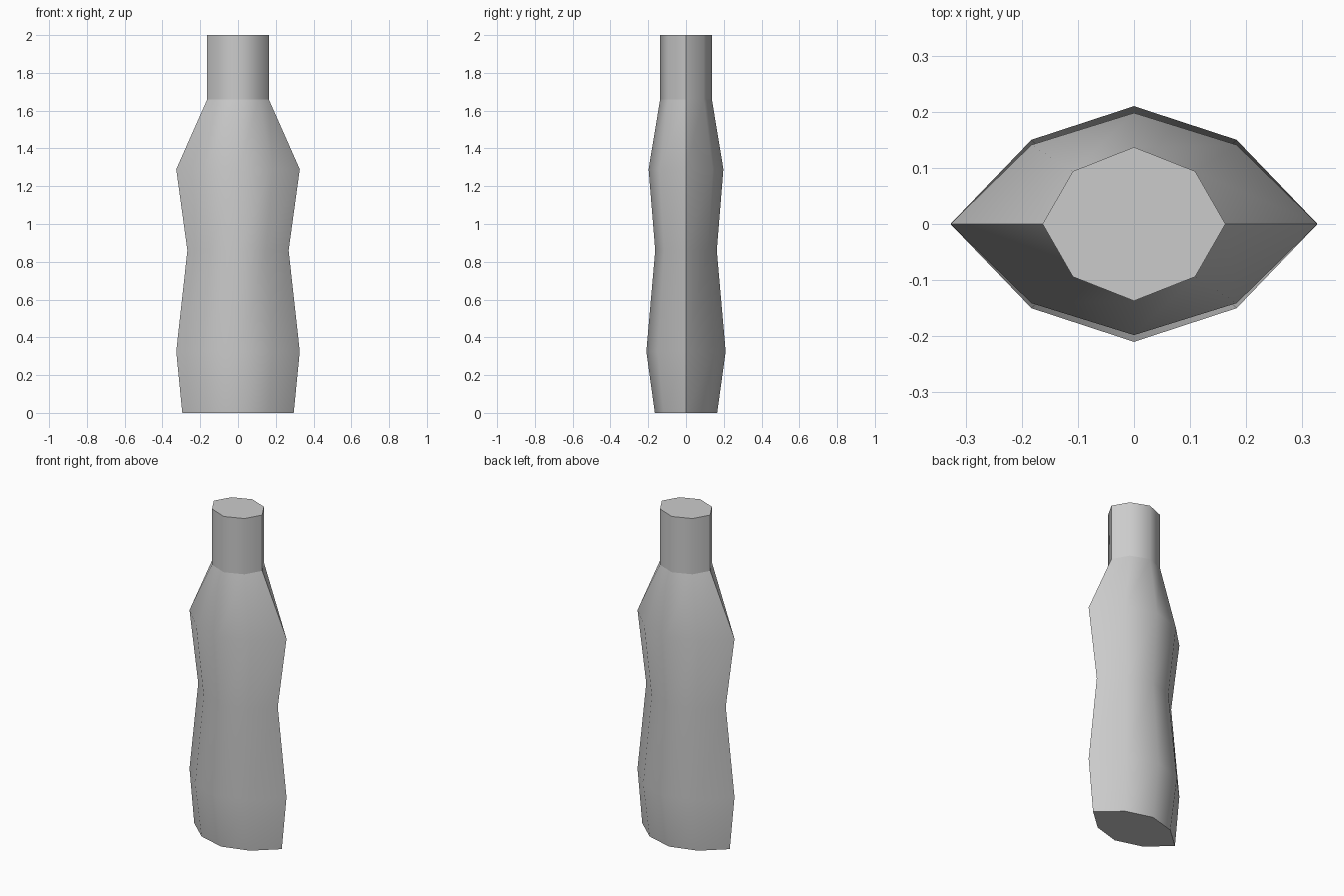
import bpy, bmesh, math

if "Cube" in bpy.data.objects:
    bpy.data.objects.remove(bpy.data.objects["Cube"])


def loft(name, rings, cap_bottom=False, cap_top=False):
    """Skin eight-sided rings given as (z, half width, half depth, corner x, corner y)."""
    bm = bmesh.new()
    loops = []
    for z, a, b, c, d in rings:
        outline = [(a, 0), (c, d), (0, b), (-c, d), (-a, 0), (-c, -d), (0, -b), (c, -d)]
        loops.append([bm.verts.new((x, y, z)) for x, y in outline])
    for low, high in zip(loops, loops[1:]):
        for i in range(8):
            j = (i + 1) % 8
            bm.faces.new((low[i], low[j], high[j], high[i]))
    if cap_bottom:
        bm.faces.new(loops[0][::-1])
    if cap_top:
        bm.faces.new(loops[-1])
    mesh = bpy.data.meshes.new(name)
    bm.to_mesh(mesh)
    bm.free()
    obj = bpy.data.objects.new(name, mesh)
    bpy.context.collection.objects.link(obj)
    bpy.ops.object.select_all(action='DESELECT')
    obj.select_set(True)
    bpy.context.view_layer.objects.active = obj
    # Soft shading across the faces, crisp side seams and rims
    bpy.ops.object.shade_smooth_by_angle(angle=math.radians(50))
    return obj


# Pinched bottle body from base to shoulder
neck_size = (0.163, 0.137, 0.109, 0.094)
loft("bottle_body", [
    (0.0, 0.295, 0.165, 0.163, 0.118),
    (0.325, 0.327, 0.21, 0.183, 0.15),
    (0.86, 0.268, 0.163, 0.15, 0.116),
    (1.29, 0.327, 0.198, 0.183, 0.141),
    (1.66, *neck_size),
], cap_bottom=True)

# Straight neck, closed at the top
loft("bottle_neck", [(1.66, *neck_size), (2.0, *neck_size)], cap_top=True)
